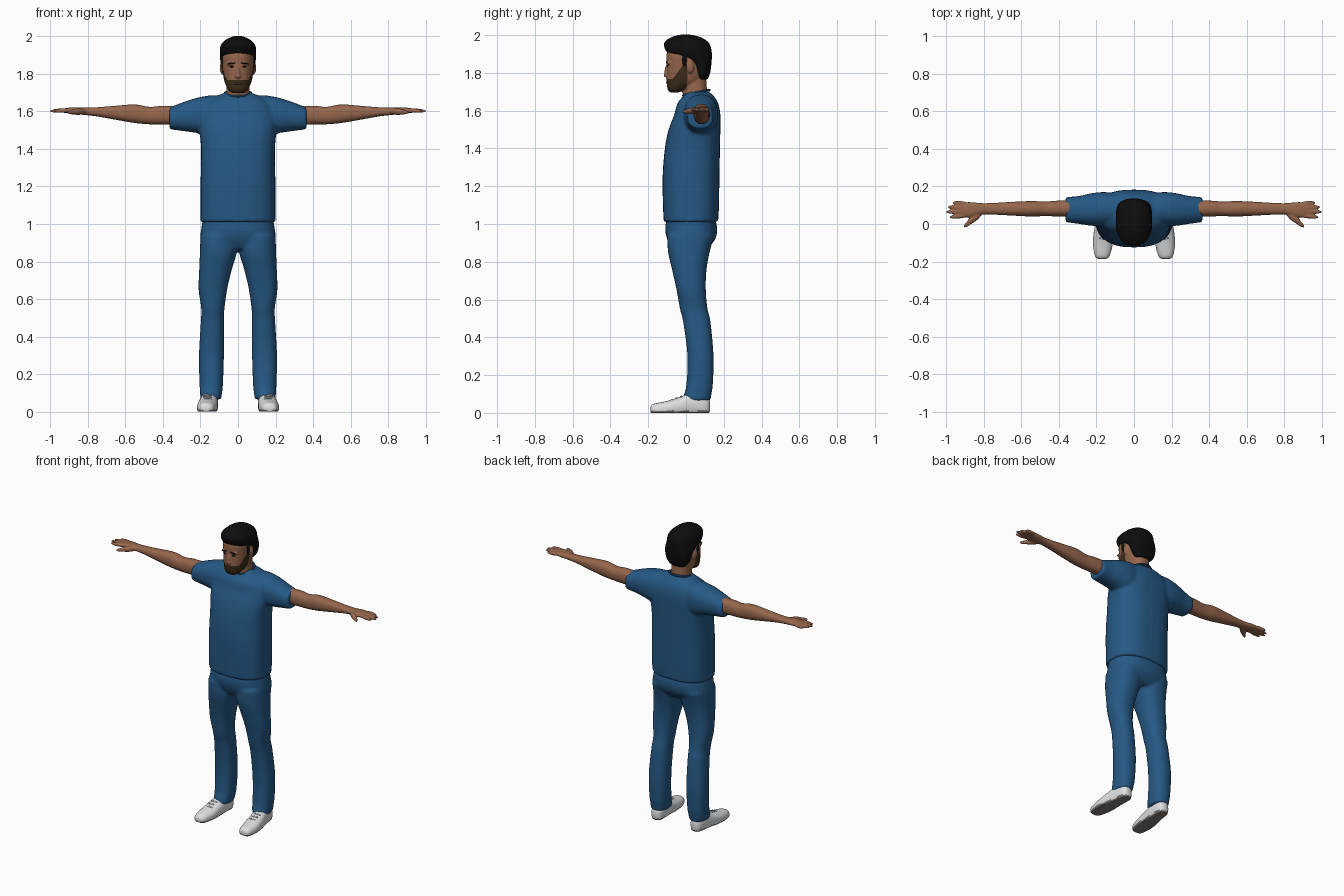
import bpy, bmesh
from math import sin, cos, pi, copysign, radians
from mathutils import Matrix, Vector

if "Cube" in bpy.data.objects:
    bpy.data.objects.remove(bpy.data.objects["Cube"])

BOTH = (1, -1)


def material(name, r, g, b, rough=0.8):
    m = bpy.data.materials.new(name)
    m.use_nodes = True
    m.diffuse_color = (r, g, b, 1)
    node = next(n for n in m.node_tree.nodes if n.type == "BSDF_PRINCIPLED")
    node.inputs["Base Color"].default_value = (r, g, b, 1)
    node.inputs["Roughness"].default_value = rough
    return m


cloth = material("blue cloth", 0.019, 0.1, 0.235)
skin = material("brown skin", 0.3, 0.132, 0.072)
hair_black = material("black hair", 0.004, 0.004, 0.004)
beard_brown = material("dark beard", 0.045, 0.026, 0.01)
lip = material("lip", 0.17, 0.06, 0.04)
white = material("white shoe", 0.72, 0.74, 0.76)
sole = material("grey sole", 0.22, 0.19, 0.17)
lace_grey = material("grey lace", 0.4, 0.41, 0.42)


def smooth_rows(rows, steps=4):
    """Catmull-Rom interpolation of the cross-section rows."""
    vs = [Vector(r) for r in rows]
    out = []
    for i in range(len(vs) - 1):
        p, q = vs[i], vs[i + 1]
        before = vs[i - 1] if i else p
        after = vs[i + 2] if i + 2 < len(vs) else q
        for k in range(steps):
            t = k / steps
            m0, m1 = (q - before) / 2, (after - p) / 2
            d = q - p
            out.append(p + m0 * t + (d * 3 - m0 * 2 - m1) * t**2 + (m0 + m1 - d * 2) * t**3)
    return out + [vs[-1]]


def loft(bm, axis, rows, sides=(1,), power=2.3, n=32):
    """Rows hold the place along the axis, then low and high of both cross directions."""
    for side in sides:
        rings = []
        for t, a0, a1, b0, b1 in smooth_rows(rows):
            ring = []
            for k in range(n):
                c, s = cos(2 * pi * k / n), sin(2 * pi * k / n)
                a = (a0 + a1 + (a1 - a0) * copysign(abs(c) ** (2 / power), c)) / 2
                b = (b0 + b1 + (b1 - b0) * copysign(abs(s) ** (2 / power), s)) / 2
                x, y, z = {"x": (t, a, b), "y": (a, t, b), "z": (a, b, t)}[axis]
                ring.append(bm.verts.new((side * x, y, z)))
            rings.append(ring)
        for lo, hi in zip(rings, rings[1:]):
            for k in range(n):
                j = (k + 1) % n
                bm.faces.new((lo[k], lo[j], hi[j], hi[k]))
        bm.faces.new(rings[0])
        bm.faces.new(rings[-1])


def ball(bm, centre, radii, sides=(1,), tilt=0):
    x, y, z = centre
    for s in sides:
        place = Matrix.Translation((s * x, y, z)) @ Matrix.Rotation(s * tilt, 4, "Y")
        bmesh.ops.create_uvsphere(bm, u_segments=20, v_segments=12, radius=1,
                                  matrix=place @ Matrix.Diagonal((*radii, 1)))


def pill(bm, start, end, radius, sides=(1,)):
    for s in sides:
        p, q = (Vector((s * v[0], v[1], v[2])) for v in (start, end))
        d = q - p
        turn = d.to_track_quat("Z", "Y").to_matrix().to_4x4()
        size = Matrix.Diagonal((radius, radius, d.length / 2, 1))
        bmesh.ops.create_uvsphere(bm, u_segments=16, v_segments=12, radius=1,
                                  matrix=Matrix.Translation((p + q) / 2) @ turn @ size)


def finish(name, bm, mats, voxel=0, relax=0, rule=None):
    bmesh.ops.recalc_face_normals(bm, faces=bm.faces[:])
    mesh = bpy.data.meshes.new(name)
    bm.to_mesh(mesh)
    bm.free()
    ob = bpy.data.objects.new(name, mesh)
    bpy.context.collection.objects.link(ob)
    if voxel:
        # Fuse the overlapping pieces into one skin
        fuse = ob.modifiers.new("fuse", "REMESH")
        fuse.mode, fuse.voxel_size = "VOXEL", voxel
        soften = ob.modifiers.new("soften", "SMOOTH")
        soften.factor, soften.iterations = 0.5, relax
        graph = bpy.context.evaluated_depsgraph_get()
        mesh = bpy.data.meshes.new_from_object(ob.evaluated_get(graph))
        ob.modifiers.clear()
        ob.data = mesh
        mesh.name = name
    mesh.materials.clear()
    for m in mats:
        mesh.materials.append(m)
    for f in mesh.polygons:
        f.use_smooth = True
        f.material_index = rule(f.center) if rule else 0
    mesh.set_sharp_from_angle(angle=radians(50))
    return ob


# Shirt: body and short sleeves
bm = bmesh.new()
loft(bm, "z", [(1.01, -.2, .2, -.118, .17), (1.1, -.2, .2, -.122, .175),
               (1.25, -.199, .199, -.124, .177), (1.4, -.197, .197, -.112, .18),
               (1.5, -.205, .205, -.092, .182), (1.58, -.205, .205, -.062, .182),
               (1.64, -.18, .18, -.045, .17), (1.68, -.115, .115, -.012, .145),
               (1.7, -.072, .072, .005, .12)], power=2.5)
loft(bm, "x", [(.08, .0, .16, 1.5, 1.685), (.15, -.01, .17, 1.47, 1.685),
               (.22, -.01, .165, 1.485, 1.672), (.29, .0, .15, 1.495, 1.65),
               (.365, .01, .143, 1.505, 1.62)], BOTH)
finish("shirt", bm, [cloth], .009, 4)

# Collar band
bpy.ops.mesh.primitive_torus_add(major_radius=.07, minor_radius=.007, major_segments=40,
                                 minor_segments=10, location=(0, .055, 1.695),
                                 rotation=(.2, 0, 0))
collar = bpy.context.object
collar.name = "collar"
collar.data.materials.append(cloth)
bpy.ops.object.shade_smooth_by_angle()

# Trousers: hips and two legs
bm = bmesh.new()
loft(bm, "z", [(1.04, -.185, .185, -.1, .15), (.98, -.195, .195, -.11, .165),
               (.92, -.2, .2, -.1, .155), (.865, -.17, .17, -.07, .11)], power=2.4)
loft(bm, "z", [(.94, .002, .2, -.1, .15), (.85, .006, .203, -.095, .125),
               (.75, .035, .207, -.072, .108), (.65, .058, .21, -.05, .105),
               (.55, .072, .196, -.032, .114), (.48, .075, .198, -.015, .13),
               (.3, .075, .208, .008, .146), (.15, .08, .205, .002, .142),
               (.1, .085, .202, -.01, .135), (.065, .09, .2, -.015, .13)], BOTH)
finish("trousers", bm, [cloth], .009, 4)

# Arms with hands and fingers
bm = bmesh.new()
loft(bm, "x", [(.28, .04, .13, 1.525, 1.625), (.4, .04, .125, 1.53, 1.63),
               (.47, .042, .12, 1.531, 1.624), (.55, .04, .122, 1.538, 1.637),
               (.65, .045, .118, 1.555, 1.63), (.75, .05, .112, 1.573, 1.622),
               (.81, .05, .111, 1.58, 1.62), (.86, .036, .116, 1.585, 1.622),
               (.91, .036, .116, 1.59, 1.619), (.935, .042, .112, 1.594, 1.614)], BOTH)
for y0, y1, tip in ((.046, .036, .985), (.067, .064, 1.004), (.088, .09, .995), (.107, .114, .968)):
    pill(bm, (.88, y0, 1.606), (tip, y1, 1.602), .012, BOTH)
pill(bm, (.81, .065, 1.6), (.89, .0, 1.597), .018, BOTH)
pill(bm, (.85, .03, 1.598), (.908, -.018, 1.594), .012, BOTH)
finish("arms", bm, [skin], .005, 2)


# Head, neck, nose and ears, with the beard coloured along the jaw
def beard_rule(c):
    top = 1.768 + max(0, c.y + .07) * 1.4
    bottom = 1.69 + max(0, c.y + .06) * .4
    return int(c.y < .005 and bottom < c.z < top)


bm = bmesh.new()
loft(bm, "z", [(1.62, -.075, .075, -.01, .125), (1.7, -.062, .062, -.018, .112),
               (1.8, -.06, .06, -.02, .105)])
loft(bm, "z", [(1.697, -.03, .03, -.085, -.035), (1.715, -.052, .052, -.098, .0),
               (1.755, -.071, .071, -.103, .08), (1.8, -.08, .08, -.103, .115),
               (1.85, -.084, .084, -.102, .122), (1.9, -.084, .084, -.103, .122),
               (1.95, -.07, .07, -.085, .105), (1.98, -.035, .035, -.04, .06)], power=2.2)
pill(bm, (0, -.096, 1.85), (0, -.108, 1.775), .012)
ball(bm, (0, -.106, 1.787), (.017, .013, .01))
ball(bm, (.034, -.09, 1.853), (.026, .014, .009), BOTH)
ball(bm, (.085, .022, 1.832), (.012, .02, .034), BOTH)
finish("head", bm, [skin, beard_brown], .005, 2, beard_rule)

# Hair: cap, swept front, back and sideburns
bm = bmesh.new()
loft(bm, "z", [(1.765, -.055, .055, .06, .115), (1.8, -.08, .08, .045, .128),
               (1.85, -.092, .092, .025, .135), (1.885, -.096, .096, -.03, .137),
               (1.905, -.097, .097, -.095, .137), (1.94, -.096, .096, -.116, .131),
               (1.965, -.084, .084, -.112, .116), (1.988, -.055, .055, -.08, .08),
               (2.002, -.018, .018, -.035, .03)])
ball(bm, (0, -.082, 1.95), (.06, .036, .026))
ball(bm, (.079, -.008, 1.87), (.012, .014, .04), BOTH)
finish("hair", bm, [hair_black], .006, 2)

# Eyebrows, eyes and mouth
bm = bmesh.new()
ball(bm, (.034, -.101, 1.857), (.019, .006, .004), BOTH, .08)
finish("eyebrows", bm, [hair_black])
bm = bmesh.new()
ball(bm, (.033, -.097, 1.838), (.011, .004, .004), BOTH)
finish("eyes", bm, [hair_black])
bm = bmesh.new()
ball(bm, (0, -.101, 1.748), (.021, .006, .005))
finish("mouth", bm, [lip])

# Shoes with flat soles
bm = bmesh.new()
loft(bm, "y", [(-.187, .15, .188, .004, .032), (-.17, .13, .208, -.012, .048),
               (-.1, .112, .219, -.02, .063), (-.03, .108, .212, -.02, .085),
               (.03, .106, .2, -.02, .106), (.09, .106, .19, -.02, .1),
               (.115, .115, .18, -.012, .085), (.127, .132, .165, .01, .06)], BOTH)
for v in bm.verts:
    v.co.z = max(v.co.z, 0)
finish("shoes", bm, [white, sole], rule=lambda c: int(c.z < .01))

# Laces
bm = bmesh.new()
for i in range(3):
    y = -.075 + i * .025
    pill(bm, (.138, y, .066 + i * .009), (.186, y, .066 + i * .009), .007, BOTH)
finish("laces", bm, [lace_grey])
